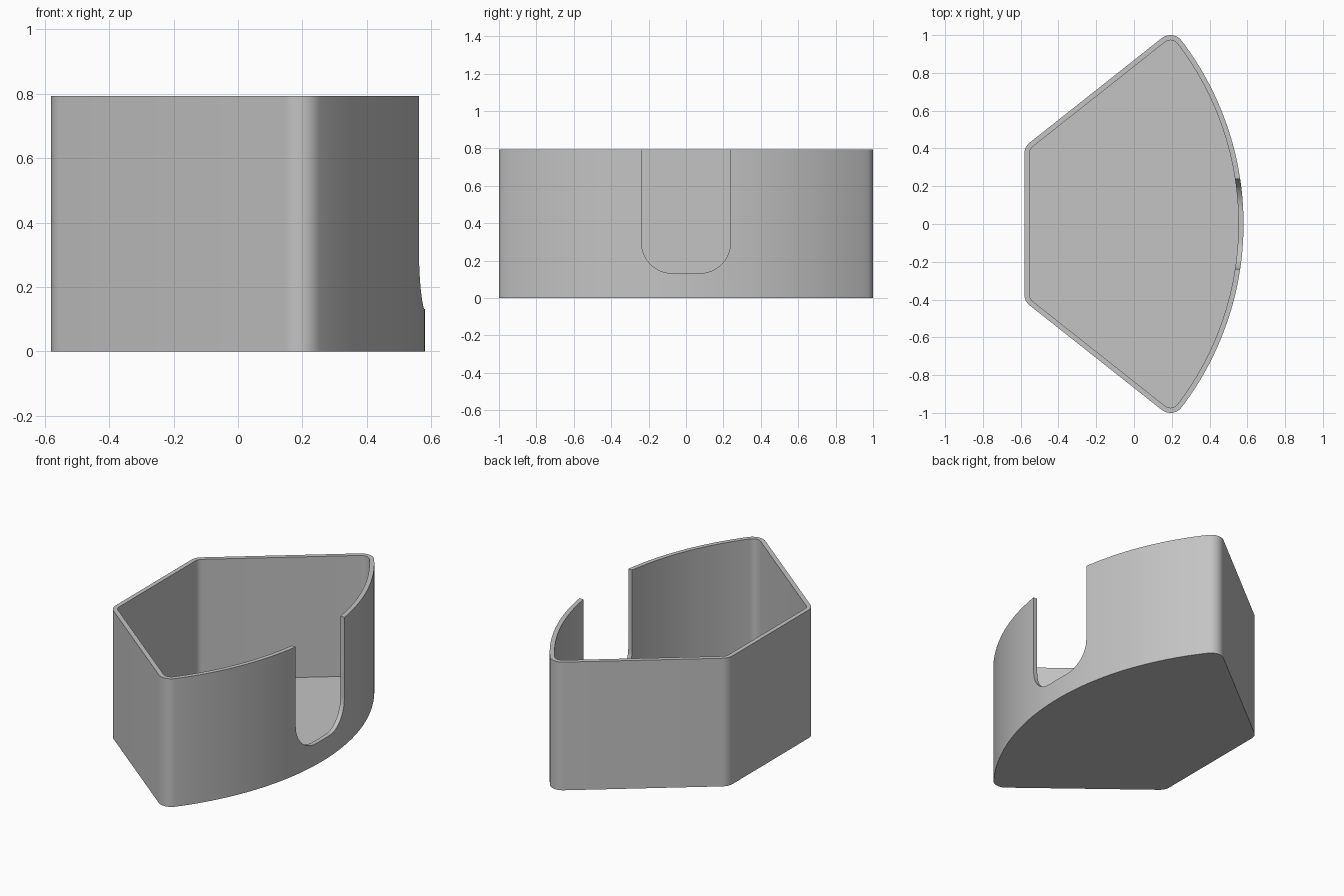
import bpy
import bmesh
from math import atan2, cos, sin, pi, sqrt

HEIGHT, WALL, FLOOR = 0.793, 0.027, 0.047
ARC_R, CORNER_R = 1.6, 0.074
BACK_X, FRONT_X = -0.58, 0.58

if "Cube" in bpy.data.objects:
    bpy.data.objects.remove(bpy.data.objects["Cube"], do_unlink=True)

grey = bpy.data.materials.new("plain grey")
grey.use_nodes = True
colour = (0.55, 0.55, 0.55, 1)
grey.diffuse_color = colour
grey.node_tree.nodes["Principled BSDF"].inputs["Base Color"].default_value = colour


def arc(cx, cy, r, a0, a1, n):
    steps = [a0 + (a1 - a0) * i / n for i in range(n + 1)]
    return [(cx + r * cos(a), cy + r * sin(a)) for a in steps]


def outline(inset):
    """Rounded fan: straight back, two slanted sides, bowed front."""
    r = CORNER_R - inset
    arc_x = FRONT_X - ARC_R
    tip_y = 1 - CORNER_R
    tip_x = arc_x + sqrt((ARC_R - CORNER_R) ** 2 - tip_y ** 2)
    back_x, back_y = BACK_X + CORNER_R, 0.373
    front_a = atan2(tip_y, tip_x - arc_x)
    side_a = atan2(tip_y - back_y, tip_x - back_x) + pi / 2
    bow = arc(arc_x, 0, ARC_R - inset, 0, front_a, 24)
    tip = arc(tip_x, tip_y, r, front_a, side_a, 10)[1:]
    back = arc(back_x, back_y, r, side_a, pi, 8)
    half = bow + tip + back
    return half + [(x, -y) for x, y in reversed(half[1:])]


def prism(name, base, offset):
    """Extrude a closed loop of 3D points along an offset."""
    bm = bmesh.new()
    face = bm.faces.new([bm.verts.new(p) for p in base])
    new = bmesh.ops.extrude_face_region(bm, geom=[face])["geom"]
    verts = [v for v in new if isinstance(v, bmesh.types.BMVert)]
    bmesh.ops.translate(bm, verts=verts, vec=offset)
    bmesh.ops.recalc_face_normals(bm, faces=bm.faces)
    mesh = bpy.data.meshes.new(name)
    bm.to_mesh(mesh)
    bm.free()
    mesh.materials.append(grey)
    obj = bpy.data.objects.new(name, mesh)
    bpy.context.collection.objects.link(obj)
    return obj


# Solid bin body
body = prism("bin_body", [(x, y, 0) for x, y in outline(0)], (0, 0, HEIGHT))

# Hollow interior and round-bottomed slot in the bowed wall
cavity = prism("cavity_cutter", [(x, y, FLOOR) for x, y in outline(WALL)], (0, 0, 1))
half_w, bottom, slot_r = 0.238, 0.132, 0.165
slot_right = arc(half_w - slot_r, bottom + slot_r, slot_r, -pi / 2, 0, 14) + [(half_w, 1)]
slot_loop = slot_right + [(-y, z) for y, z in reversed(slot_right)]
slot = prism("slot_cutter", [(0.4, y, z) for y, z in slot_loop], (0.4, 0, 0))

bpy.ops.object.select_all(action="DESELECT")
body.select_set(True)
bpy.context.view_layer.objects.active = body
for cutter in (cavity, slot):
    cutter.hide_render = True
    mod = body.modifiers.new("cut", "BOOLEAN")
    mod.operation, mod.solver, mod.object = "DIFFERENCE", "EXACT", cutter
    bpy.ops.object.modifier_apply(modifier=mod.name)
    bpy.data.objects.remove(cutter, do_unlink=True)

bpy.ops.object.shade_smooth_by_angle(angle=pi / 6)
